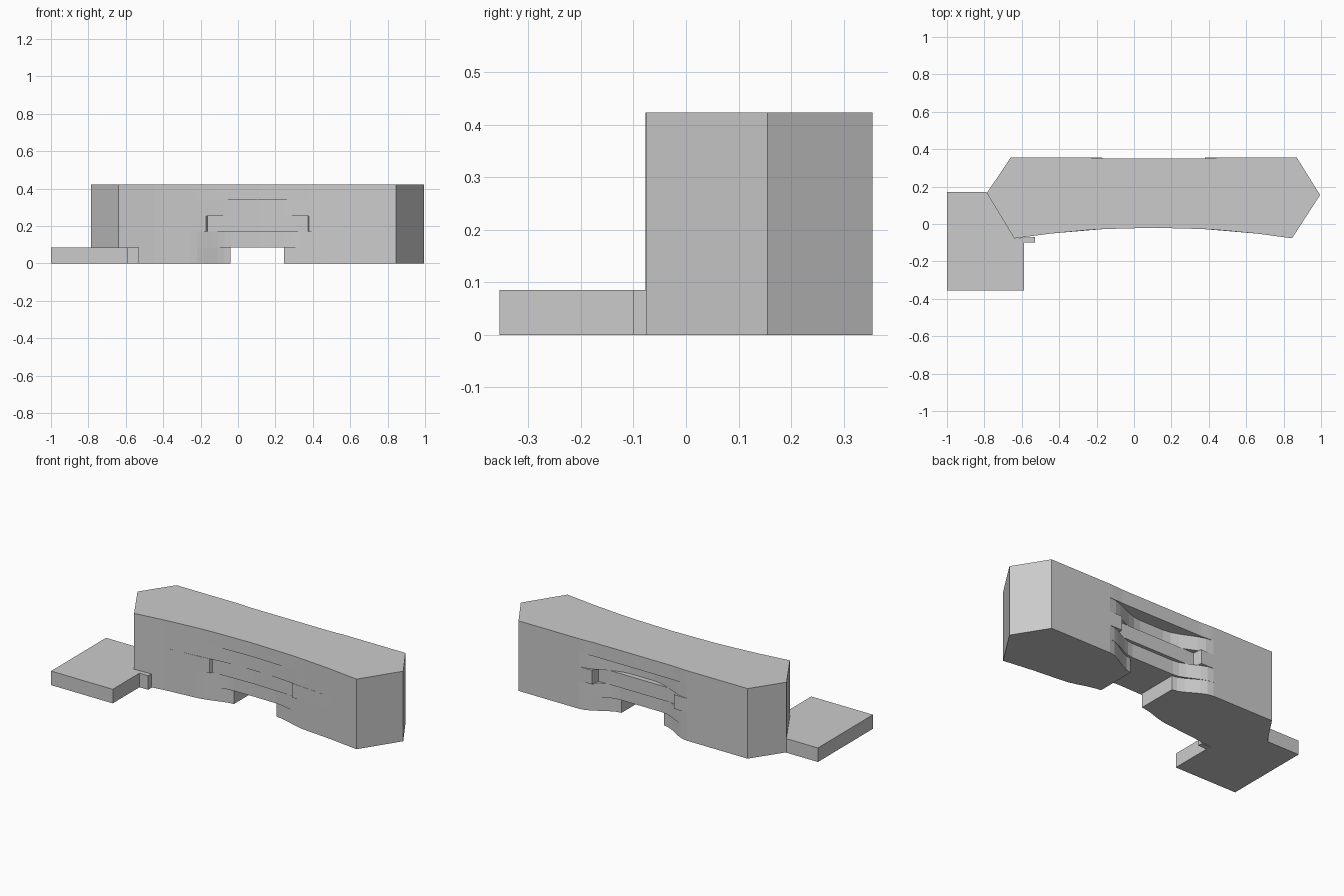
import bpy, bmesh

if "Cube" in bpy.data.objects:
    bpy.data.objects.remove(bpy.data.objects["Cube"])

CX = 0.105           # centre line of the main block
FLOOR = 0.085        # storey height


def prism(name, outline, z0, z1):
    bm = bmesh.new()
    face = bm.faces.new([bm.verts.new((x, y, z0)) for x, y in outline])
    top = bmesh.ops.extrude_face_region(bm, geom=[face])
    bmesh.ops.translate(bm, vec=(0, 0, z1 - z0),
                        verts=[v for v in top["geom"] if isinstance(v, bmesh.types.BMVert)])
    bmesh.ops.recalc_face_normals(bm, faces=bm.faces)
    mesh = bpy.data.meshes.new(name)
    bm.to_mesh(mesh)
    bm.free()
    ob = bpy.data.objects.new(name, mesh)
    bpy.context.collection.objects.link(ob)
    return ob


def dip(x, inner, outer):
    """1 inside the inner half-width, smoothly down to 0 at the outer one."""
    t = min(1, max(0, (outer - abs(x - CX)) / (outer - inner)))
    return t * t * (3 - 2 * t)


def samples(a, b, inner, outer):
    """Outline x positions, denser where the wall bends into the recess."""
    xs = {a, b}
    for i in range(7):
        d = inner + (outer - inner) * i / 6
        xs |= {CX - d, CX + d}
    xs |= {CX, CX - 0.55, CX + 0.55}
    return sorted(x for x in xs if a <= x <= b)


def storey(name, z0, z1, front, back, inner, outer, a=None, b=None):
    """Hexagonal storey with curved front; a / b cut it off at the passage."""
    f0, f1 = (-0.64 if a is None else a), (0.845 if b is None else b)
    b0, b1 = (-0.66 if a is None else a), (0.87 if b is None else b)
    pts = [(x, -0.02 - 0.057 * ((x - CX) / 0.745) ** 2 + front * dip(x, inner, outer))
           for x in samples(f0, f1, inner, outer)]
    if b is None:
        pts.append((0.995, 0.155))
    pts += [(x, 0.355 - back * dip(x, inner, outer))
            for x in reversed(samples(b0, b1, inner, outer))]
    if a is None:
        pts.append((-0.787, 0.165))
    return prism(name, pts, z0, z1)


# Ground floor in two wings, with the open passage between them
ground = dict(front=0.04, back=0.09, inner=0.14, outer=0.36)
storey("ground_floor_left", 0, FLOOR, b=-0.04, **ground)
storey("ground_floor_right", 0, FLOOR, a=0.245, **ground)

# Upper storeys: front recess, back recess, recess half-widths
for i, (front, back, inner, outer) in enumerate([
        (0.03, 0.075, 0.14, 0.36),
        (0.015, 0.055, 0.268, 0.275),
        (0.008, 0.085, 0.08, 0.36),
        (0.0, 0.005, 0.26, 0.36)], start=1):
    storey(f"upper_storey_{i}", i * FLOOR, min((i + 1) * FLOOR, 0.423),
           front, back, inner, outer)

# Low annex with its small link to the main block
prism("annex", [(-1, -0.355), (-0.588, -0.355), (-0.588, -0.1), (-0.53, -0.1),
                (-0.53, -0.07), (-0.64, -0.075), (-0.787, 0.165), (-0.79, 0.17), (-1, 0.17)],
      0, FLOOR)
